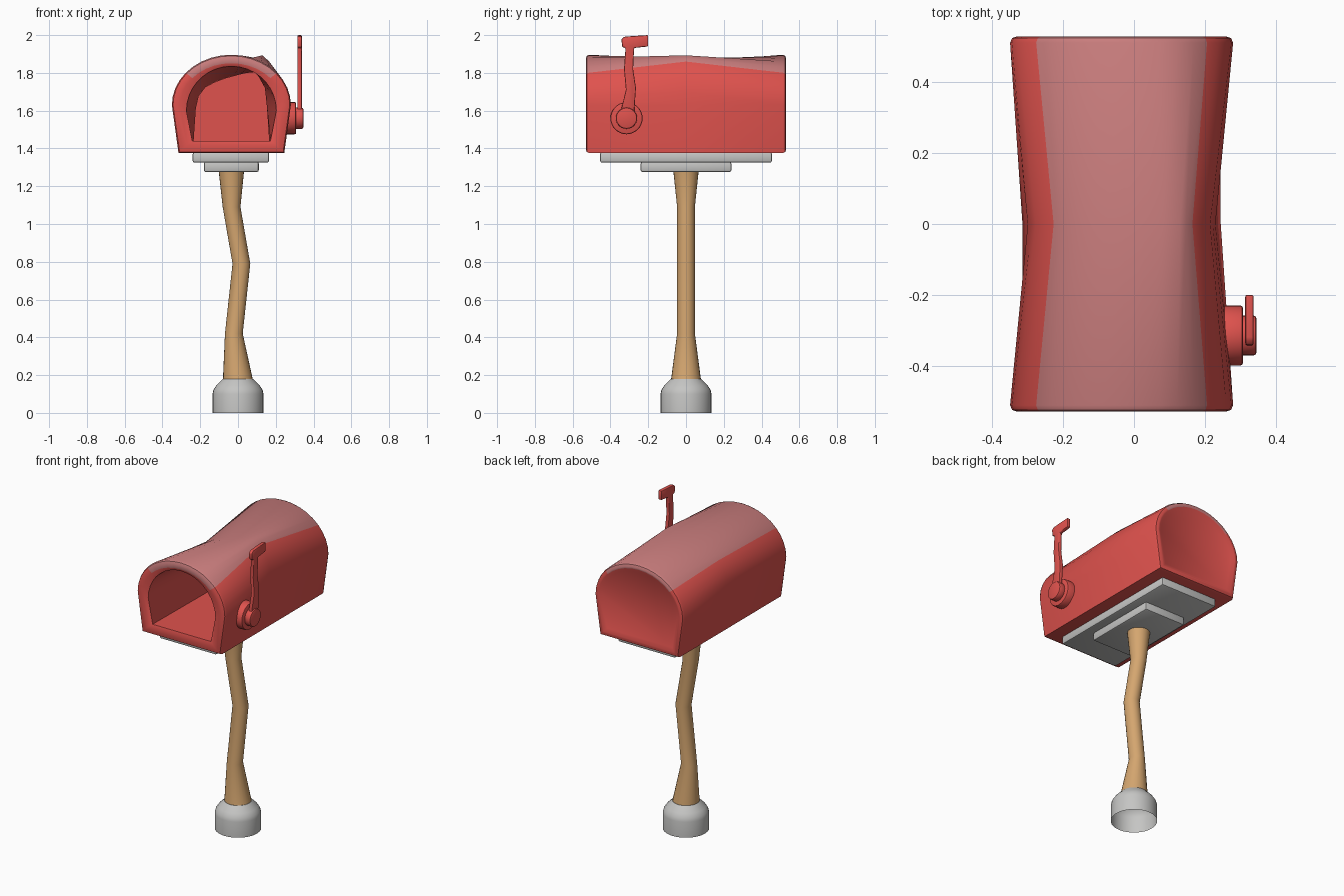
import bpy, bmesh, math
from mathutils import Matrix

if "Cube" in bpy.data.objects:
    bpy.data.objects.remove(bpy.data.objects["Cube"])


def mat(name, c):
    m = bpy.data.materials.new(name)
    m.diffuse_color = (*c, 1)
    m.use_nodes = True
    m.node_tree.nodes["Principled BSDF"].inputs["Base Color"].default_value = m.diffuse_color
    return m


red = mat("red paint", (0.74, 0.085, 0.075))
pink = mat("faded red roof", (0.60, 0.21, 0.21))
wood = mat("tan wood", (0.66, 0.38, 0.16))
grey = mat("light grey", (0.56, 0.56, 0.55))


def finish(bm, name, mats, bevel=0, angle=35):
    bmesh.ops.recalc_face_normals(bm, faces=bm.faces)
    me = bpy.data.meshes.new(name)
    bm.to_mesh(me)
    bm.free()
    ob = bpy.data.objects.new(name, me)
    bpy.context.collection.objects.link(ob)
    for m in mats:
        me.materials.append(m)
    bpy.ops.object.select_all(action='DESELECT')
    ob.select_set(True)
    bpy.context.view_layer.objects.active = ob
    if bevel:
        b = ob.modifiers.new("bevel", 'BEVEL')
        b.width, b.segments, b.limit_method = bevel, 2, 'ANGLE'
        bpy.ops.object.modifier_apply(modifier=b.name)
    bpy.ops.object.shade_smooth_by_angle(angle=math.radians(angle))
    return ob


def loft(rings, pink_rows=(), cap_start=True, cap_end=True, roof=range(0)):
    """Skin a list of equal-length rings; roof segments get material 1."""
    bm = bmesh.new()
    vs = [[bm.verts.new(p) for p in r] for r in rings]
    n = len(vs[0])
    for k in range(len(vs) - 1):
        for i in range(n):
            j = (i + 1) % n
            f = bm.faces.new((vs[k][i], vs[k][j], vs[k + 1][j], vs[k + 1][i]))
            f.material_index = int(k in pink_rows and i in roof)
    if cap_start:
        bm.faces.new(vs[0])
    if cap_end:
        bm.faces.new(vs[-1][::-1])
    return bm


def tube(stations, n=24):
    return [[(x + r * math.cos(math.tau * i / n), r * math.sin(math.tau * i / n), z)
             for i in range(n)] for x, z, r in stations]


def box(name, x0, x1, y0, y1, z0, z1, m, bevel):
    bm = bmesh.new()
    bmesh.ops.create_cube(bm, size=1, matrix=Matrix.Translation(
        ((x0 + x1) / 2, (y0 + y1) / 2, (z0 + z1) / 2)) @ Matrix.Diagonal((x1 - x0, y1 - y0, z1 - z0, 1)))
    return finish(bm, name, [m], bevel)


# Footing, open underneath, and crooked post
finish(loft(tube([(0, 0, .135), (0, .10, .135), (0, .122, .13), (0, .145, .115), (0, .18, .08)], 32),
            cap_start=False), "footing", [grey])
finish(loft(tube([(0, .17, .08), (-.022, .42, .047), (.018, .79, .047),
                  (-.034, 1.09, .047), (-.035, 1.28, .067)])), "post", [wood])

# Mounting plates
box("lower_plate", -.18, .11, -.24, .24, 1.275, 1.33, grey, .01)
box("upper_plate", -.24, .165, -.455, .455, 1.325, 1.38, grey, .01)

# Mailbox shell: arched ends, pinched and dented middle
CX = -.035


def arch(y, half, foot, zb, zc, rise):
    pts = [(CX + half * math.cos(math.radians(180 - 10 * i)), y,
            zc + rise * math.sin(math.radians(10 * i))) for i in range(19)]
    return [(CX - foot, y, zb)] + pts + [(CX + foot, y, zb)]


DENT = [(-.30, 1.62), (-.278, 1.71), (-.227, 1.775), (-.16, 1.81), (-.08, 1.84),
        (.03, 1.87), (.13, 1.893), (.165, 1.86), (.215, 1.77), (.23, 1.63)]


def middle(scale, foot, zb):
    pts = []
    for i in range(19):
        a, b = DENT[i // 2], DENT[(i + 1) // 2]
        x, z = (a[0] + b[0]) / 2, (a[1] + b[1]) / 2
        pts.append((CX + (x - CX) * scale, 0, 1.6 + (z - 1.6) * scale))
    return [(CX - foot, 0, zb)] + pts + [(CX + foot, 0, zb)]


def outer(y, d):
    return arch(y, .315 - d, .28 - d, 1.375 + d, 1.63, .266 - d)


def opening(y):
    return arch(y, .238, .207, 1.44, 1.60, .235)


rings = [opening(.47), middle(.71, .2, 1.44), opening(-.52), outer(-.53, .045),
         outer(-.53, .02), outer(-.525, .006), outer(-.512, 0),
         middle(1, .28, 1.375),
         outer(.512, 0), outer(.525, .006), outer(.53, .02), outer(.53, .03),
         outer(.518, .05)]
finish(loft(rings, pink_rows=range(3, 11), roof=range(5, 15)), "mailbox_shell", [red, pink])


# Flag pivot discs
def disc(name, x0, x1, r):
    bm = bmesh.new()
    bmesh.ops.create_cone(bm, cap_ends=True, segments=32, radius1=r, radius2=r, depth=x1 - x0,
                          matrix=Matrix.Translation(((x0 + x1) / 2, -.315, 1.56))
                          @ Matrix.Rotation(math.pi / 2, 4, 'Y'))
    finish(bm, name, [red], .008)


disc("flag_hub", .22, .308, .085)
disc("flag_pivot", .30, .346, .056)

# Flag arm cut from a bent outline
outline = [(-.35, 1.58), (-.275, 1.58), (-.265, 1.72), (-.28, 1.82), (-.275, 1.932), (-.2, 1.94),
           (-.2, 2.0), (-.325, 1.992), (-.342, 1.98), (-.338, 1.937), (-.32, 1.932),
           (-.328, 1.82), (-.318, 1.71)]
finish(loft([[(x, y, z) for y, z in outline] for x in (.314, .338)]), "flag_arm", [red], .006)
